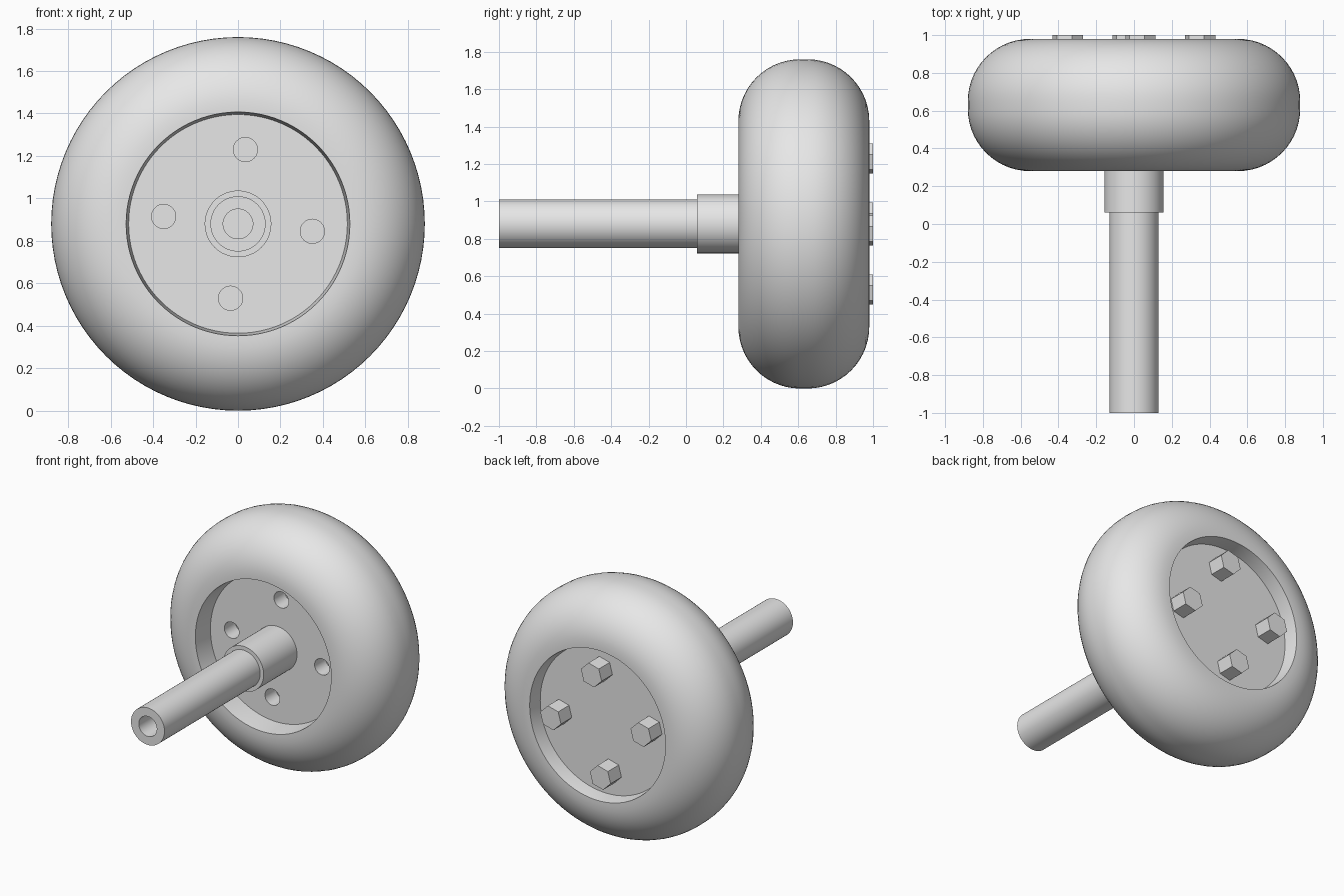
import bpy, bmesh
from math import sin, cos, pi, radians

cube = bpy.data.objects.get("Cube")
if cube:
    bpy.data.objects.remove(cube, do_unlink=True)

HUB_Z = 0.88
FRONT, BACK = 0.28, 0.98            # side planes of the tyre
DISC_FRONT, DISC_BACK = 0.43, 0.88  # faces of the wheel disc

grey = bpy.data.materials.new("plain grey")
grey.use_nodes = True
grey.diffuse_color = (0.8, 0.8, 0.8, 1)
grey.node_tree.nodes["Principled BSDF"].inputs["Base Color"].default_value = (0.8, 0.8, 0.8, 1)


def lathe(name, profile, sides=96, x=0.0, z=HUB_Z, phase=0.0, closed=False, smooth=True):
    """Turn a (radius, y) profile around an axis parallel to y."""
    bm = bmesh.new()
    rings = [[bm.verts.new((x + r * cos(phase + 2 * pi * i / sides), y,
                            z + r * sin(phase + 2 * pi * i / sides)))
              for i in range(sides)] for r, y in profile]
    pairs = list(zip(rings, rings[1:]))
    if closed:
        pairs.append((rings[-1], rings[0]))
    else:
        bm.faces.new(rings[0])
        bm.faces.new(rings[-1])
    for a, b in pairs:
        for i in range(sides):
            j = (i + 1) % sides
            bm.faces.new((a[i], a[j], b[j], b[i]))
    bmesh.ops.recalc_face_normals(bm, faces=bm.faces)
    mesh = bpy.data.meshes.new(name)
    bm.to_mesh(mesh)
    bm.free()
    mesh.materials.append(grey)
    obj = bpy.data.objects.new(name, mesh)
    bpy.context.collection.objects.link(obj)
    if smooth:
        smooth_by_angle(obj)
    return obj


def select_only(obj):
    bpy.ops.object.select_all(action='DESELECT')
    obj.select_set(True)
    bpy.context.view_layer.objects.active = obj


def smooth_by_angle(obj):
    select_only(obj)
    bpy.ops.object.shade_smooth_by_angle(angle=radians(30))


# Tyre: flat side walls, round shoulders and a bore that narrows to the disc
shoulder, radius, steps = 0.55, 0.33, 14
arc = [(shoulder + radius * sin(pi / 2 * i / steps), radius * (1 - cos(pi / 2 * i / steps)))
       for i in range(steps + 1)]
tyre = [(0.515, DISC_FRONT), (0.527, FRONT)]
tyre += [(r, FRONT + d) for r, d in arc]
tyre += [(r, BACK - d) for r, d in reversed(arc)]
tyre += [(0.527, BACK), (0.515, DISC_BACK)]
lathe("tyre", tyre, closed=True)

# Wheel disc with four blind bolt holes in its front face
disc = lathe("wheel_disc", [(0.515, DISC_FRONT), (0.515, DISC_BACK)], smooth=False)
bolt_places = [(0.352 * cos(a), HUB_Z + 0.352 * sin(a))
               for a in (radians(-5.7) + k * pi / 2 for k in range(4))]
for k, (x, z) in enumerate(bolt_places):
    cutter = lathe("hole_cutter", [(0.057, DISC_FRONT - 0.1), (0.057, DISC_FRONT + 0.12)],
                   32, x, z, smooth=False)
    cutter.hide_render = True
    cut = disc.modifiers.new("bolt_hole", 'BOOLEAN')
    cut.operation = 'DIFFERENCE'
    cut.solver = 'EXACT'
    cut.object = cutter
    select_only(disc)
    bpy.ops.object.modifier_apply(modifier=cut.name)
    bpy.data.objects.remove(cutter, do_unlink=True)

    # Hexagonal bolt head on the back face
    lathe(f"bolt_head_{k + 1}", [(0.083, DISC_BACK - 0.02), (0.083, 1.0)],
          6, x, z, phase=radians(15), smooth=False)
smooth_by_angle(disc)

# Collar where the axle meets the disc
lathe("axle_collar", [(0.157, 0.06), (0.157, DISC_FRONT + 0.02)], 64)

# Axle with a blind bore in its free end
lathe("axle", [(0.07, -0.4), (0.07, -1.0), (0.13, -1.0), (0.13, 0.3)], 64)
